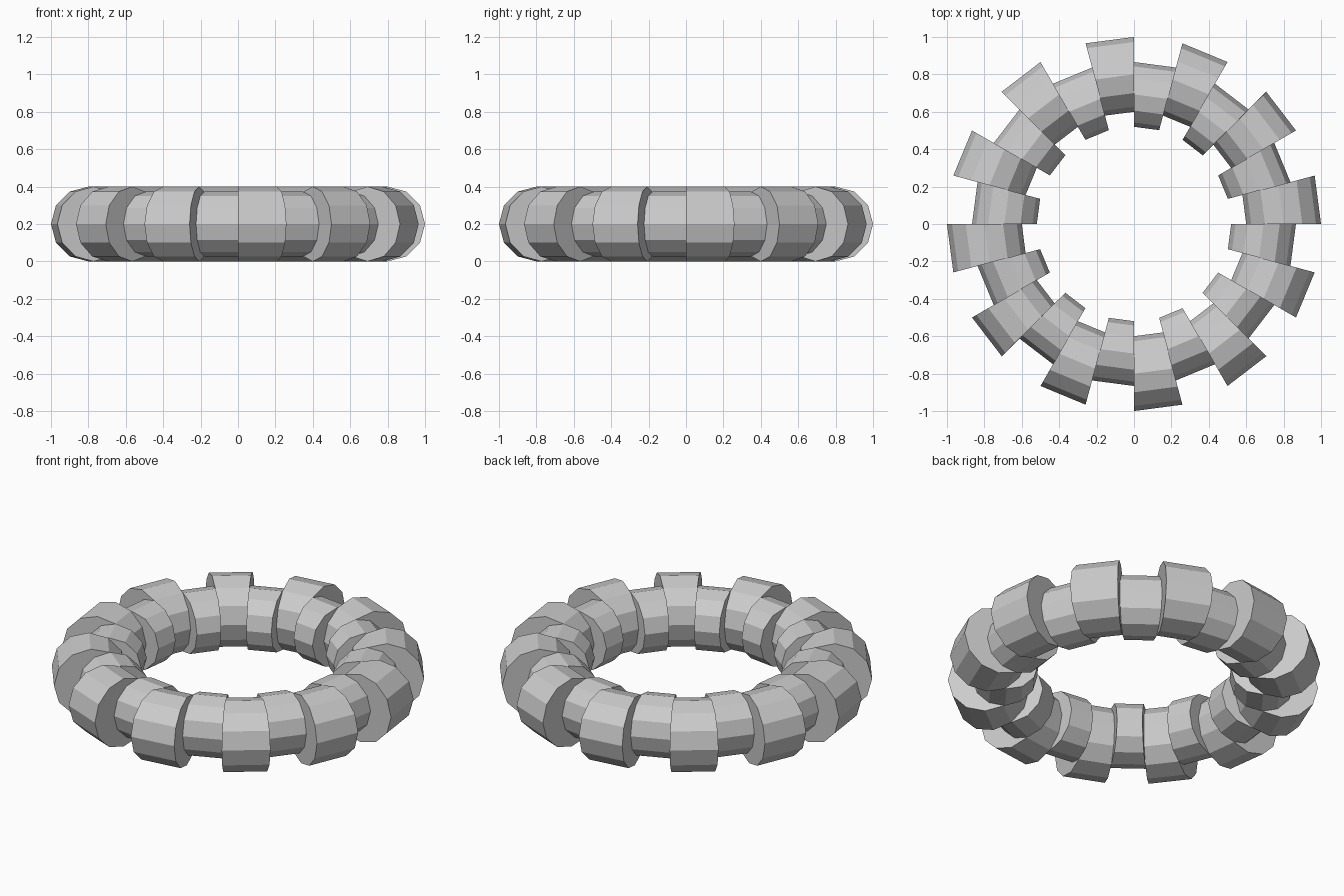
import bpy, bmesh
from math import sin, cos, pi

if "Cube" in bpy.data.objects:
    bpy.data.objects.remove(bpy.data.objects["Cube"])

SEGMENTS = 24     # blocks around the ring
SIDES = 12        # sides of the tube section
RING, TUBE, MID_Z = 0.8, 0.2, 0.2


def ring_blocks(name, first, scale):
    """Every second wedge of a faceted torus, scaled about the ring centre."""
    bm = bmesh.new()
    step = 2 * pi / SEGMENTS
    for i in range(first, SEGMENTS, 2):
        ends = []
        for a in (i * step, (i + 1) * step):
            loop = []
            for k in range(SIDES):
                t = 2 * pi * k / SIDES
                r = scale * (RING + TUBE * cos(t))
                loop.append(bm.verts.new((r * cos(a), r * sin(a), MID_Z + scale * TUBE * sin(t))))
            ends.append(loop)
        start, end = ends
        for k in range(SIDES):
            n = (k + 1) % SIDES
            bm.faces.new((start[k], end[k], end[n], start[n]))
        bm.faces.new(start)
        bm.faces.new(end[::-1])
    bmesh.ops.recalc_face_normals(bm, faces=bm.faces)
    mesh = bpy.data.meshes.new(name)
    bm.to_mesh(mesh)
    bm.free()
    obj = bpy.data.objects.new(name, mesh)
    bpy.context.collection.objects.link(obj)
    return obj


# Raised outer blocks and the smaller blocks set between them
ring_blocks("large_ring_blocks", 0, 1.0)
ring_blocks("small_ring_blocks", 1, 0.866)
